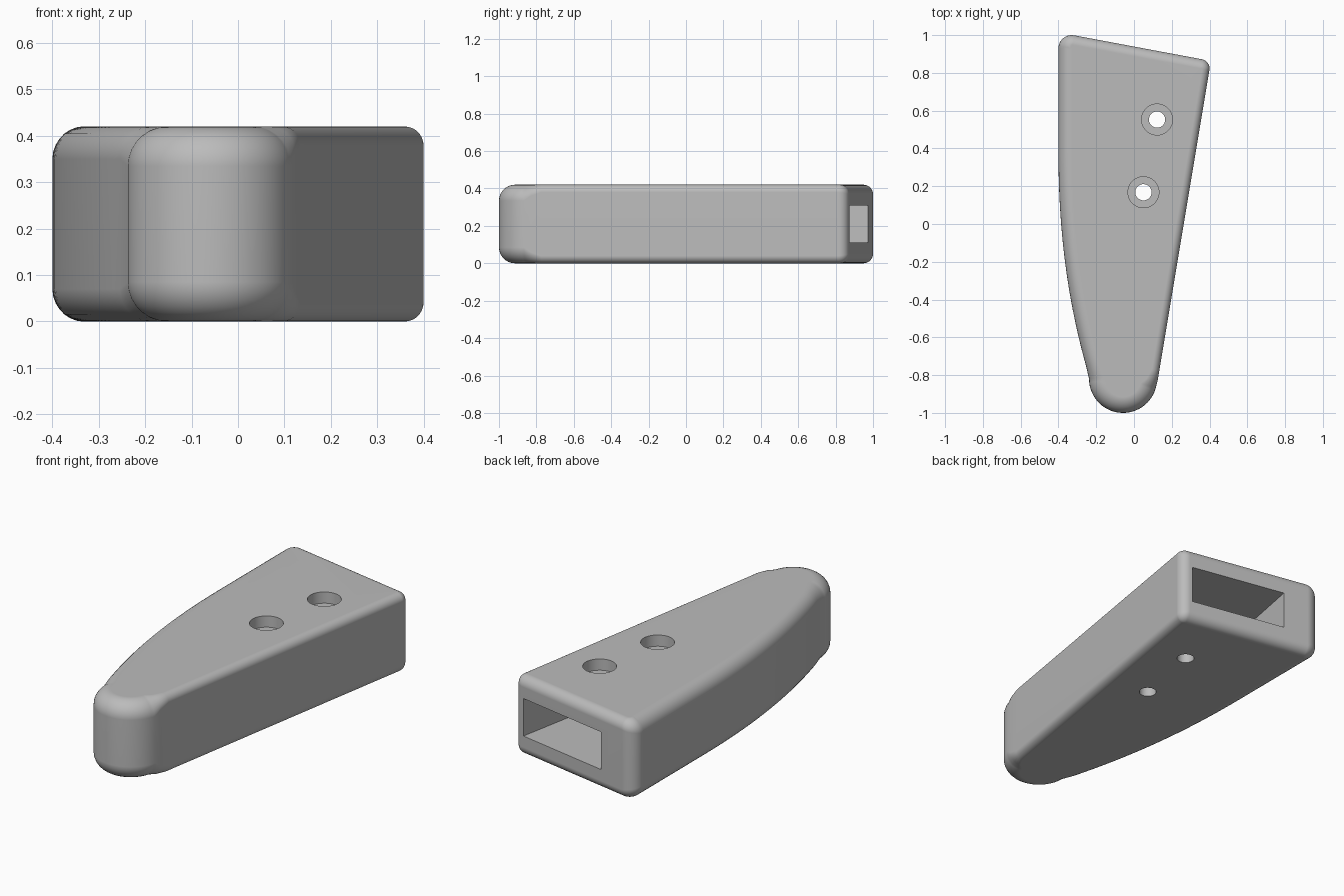
import bpy, bmesh, math
from mathutils import Vector, Matrix

if "Cube" in bpy.data.objects:
    bpy.data.objects.remove(bpy.data.objects["Cube"], do_unlink=True)

HEIGHT = 0.42
BACK_ANGLE = math.radians(79.2)      # direction the slanted back end faces


def arc(cx, cy, radius, start, end, steps, round0, round1):
    """Outline points on an arc, each with its edge rounding."""
    pts = []
    for i in range(steps + 1):
        t = i / steps
        a = math.radians(start + (end - start) * t)
        pts.append((cx + radius * math.cos(a), cy + radius * math.sin(a),
                    round0 + (round1 - round0) * t))
    return pts


def mesh_object(name, bm):
    bmesh.ops.recalc_face_normals(bm, faces=bm.faces)
    mesh = bpy.data.meshes.new(name)
    bm.to_mesh(mesh)
    bm.free()
    obj = bpy.data.objects.new(name, mesh)
    bpy.context.collection.objects.link(obj)
    return obj


# Plan outline, anticlockwise: rounded nose, straight side, slanted back, bowed side
outline = arc(-0.058, -0.82, 0.18, 180, 345, 28, 0.085, 0.085)
outline.append((0.125, -0.83, 0.06))
outline.append((0.134, -0.775, 0.04))
outline += arc(0.35, 0.823, 0.05, -9.5, 79.2, 8, 0.04, 0.05)
outline += arc(-0.33, 0.93, 0.07, 79.2, 180, 10, 0.05, 0.07)
for i in range(24):
    t = i / 24
    outline.append((-0.4 + 0.16 * t ** 2.2, 0.4 - 1.2 * t, 0.07))

# Loft the outline upward with a quarter-round at the bottom and top
bm = bmesh.new()
count = len(outline)
normals = []
for i in range(count):
    here = Vector(outline[i][:2])
    before = (here - Vector(outline[i - 1][:2])).normalized()
    after = (Vector(outline[(i + 1) % count][:2]) - here).normalized()
    d = (before + after).normalized()
    normals.append(Vector((d.y, -d.x)))

STEPS = 7
levels = [(-1, k) for k in range(STEPS, -1, -1)] + [(1, k) for k in range(STEPS + 1)]
rings = []
for sign, k in levels:
    a = math.pi / 2 * k / STEPS
    ring = []
    for (x, y, r), n in zip(outline, normals):
        inset = r * (1 - math.cos(a))
        z = HEIGHT / 2 + sign * (HEIGHT / 2 - r + r * math.sin(a))
        ring.append(bm.verts.new((x - n.x * inset, y - n.y * inset, z)))
    rings.append(ring)
for low, high in zip(rings, rings[1:]):
    for i in range(count):
        j = (i + 1) % count
        bm.faces.new((low[i], low[j], high[j], high[i]))
bm.faces.new(rings[0][::-1])
bm.faces.new(rings[-1])
body = mesh_object("handle_body", bm)

# Cutters: rectangular socket square to the back end, and two counterbored holes
cutters = []
bm = bmesh.new()
bmesh.ops.create_cube(bm, size=1)
depth, overhang = 0.86, 0.1
bmesh.ops.scale(bm, vec=(0.535, depth + overhang, 0.2), verts=bm.verts)
bmesh.ops.translate(bm, vec=(0, (overhang - depth) / 2, 0), verts=bm.verts)
bmesh.ops.transform(bm, matrix=Matrix.Translation((0.083, 0.92, 0.21))
                    @ Matrix.Rotation(BACK_ANGLE - math.pi / 2, 4, "Z"), verts=bm.verts)
cutters.append(mesh_object("socket_cutter", bm))


def hole_cutter(name, x, y, radius, bottom, top):
    bm = bmesh.new()
    bmesh.ops.create_cone(bm, cap_ends=True, segments=48, radius1=radius,
                          radius2=radius, depth=top - bottom)
    bmesh.ops.translate(bm, vec=(x, y, (top + bottom) / 2), verts=bm.verts)
    cutters.append(mesh_object(name, bm))


for x, y in ((0.122, 0.553), (0.05, 0.168)):
    hole_cutter("bolt_hole_cutter", x, y, 0.043, -0.1, HEIGHT + 0.1)
    hole_cutter("counterbore_cutter", x, y, 0.082, HEIGHT - 0.06, HEIGHT + 0.1)

bpy.ops.object.select_all(action="DESELECT")
body.select_set(True)
bpy.context.view_layer.objects.active = body
for cutter in cutters:
    cutter.hide_render = True
    mod = body.modifiers.new("cut", "BOOLEAN")
    mod.operation = "DIFFERENCE"
    mod.solver = "EXACT"
    mod.object = cutter
    bpy.ops.object.modifier_apply(modifier=mod.name)
for cutter in cutters:
    bpy.data.objects.remove(cutter, do_unlink=True)

# Single grey finish
grey = bpy.data.materials.new("plain_grey")
grey.use_nodes = True
colour = (0.5, 0.5, 0.5, 1)
grey.diffuse_color = colour
grey.node_tree.nodes["Principled BSDF"].inputs["Base Color"].default_value = colour
body.data.materials.clear()
body.data.materials.append(grey)

# Smooth rounds, crisp cut edges, flat large faces
bpy.ops.object.shade_smooth_by_angle(angle=math.radians(30))
weighted = body.modifiers.new("flat_faces", "WEIGHTED_NORMAL")
weighted.keep_sharp = True
